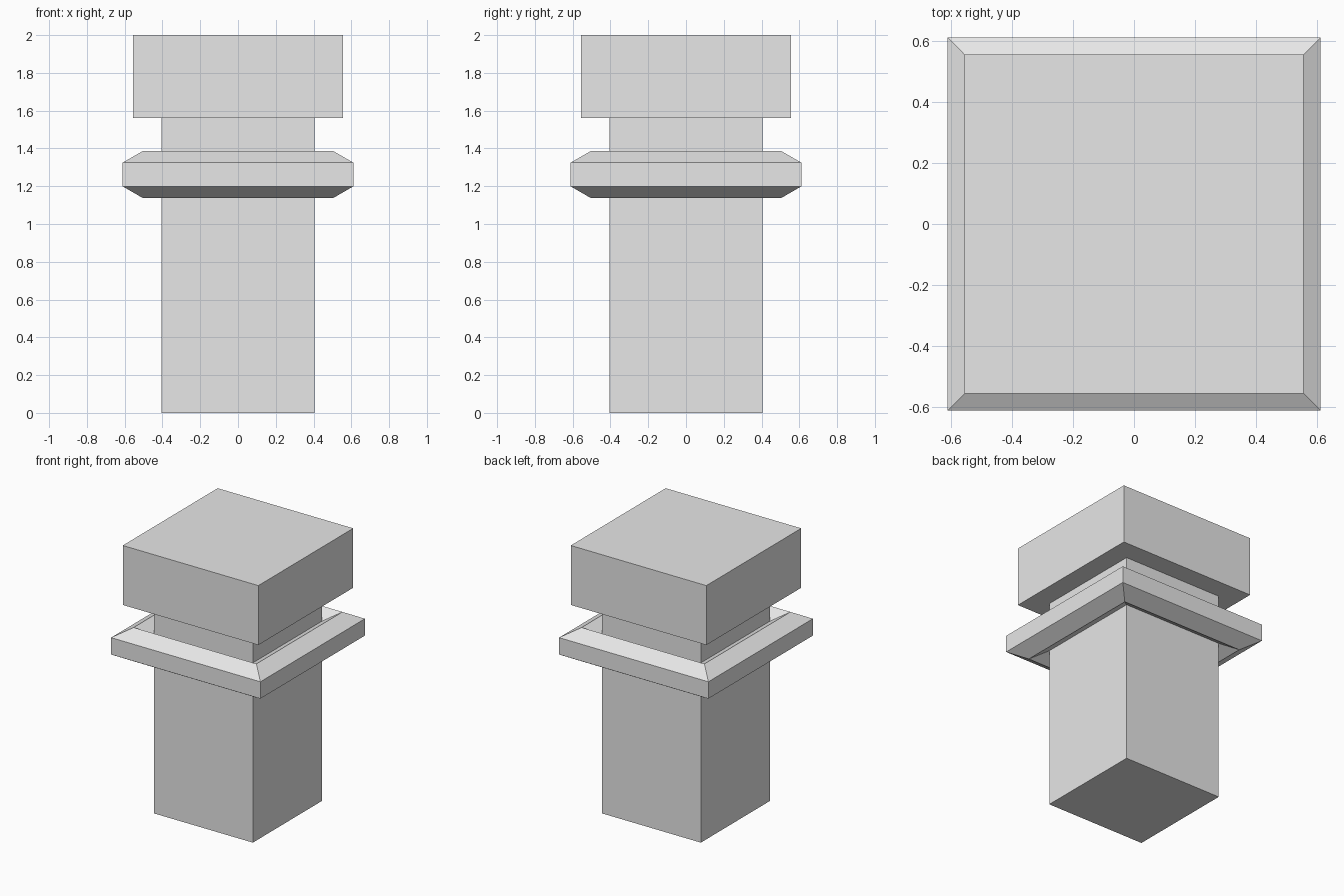
import bpy, bmesh, math

if "Cube" in bpy.data.objects:
    bpy.data.objects.remove(bpy.data.objects["Cube"])

grey = bpy.data.materials.new("light grey")
grey.diffuse_color = (0.8, 0.8, 0.8, 1)
grey.use_nodes = True
grey.node_tree.nodes["Principled BSDF"].inputs["Base Color"].default_value = grey.diffuse_color


def finish(name, bm):
    bmesh.ops.recalc_face_normals(bm, faces=bm.faces)
    mesh = bpy.data.meshes.new(name)
    bm.to_mesh(mesh)
    bm.free()
    mesh.materials.append(grey)
    bpy.context.collection.objects.link(bpy.data.objects.new(name, mesh))


def block(name, half, z0, z1):
    bm = bmesh.new()
    bmesh.ops.create_cube(bm, size=1)
    for v in bm.verts:
        v.co.x *= 2 * half
        v.co.y *= 2 * half
        v.co.z = z0 if v.co.z < 0 else z1
    finish(name, bm)


def square_ring(name, half, z, radius, sides):
    """Mitred square ring with a regular polygon section."""
    bm = bmesh.new()
    loops = []
    for sx, sy in ((1, 1), (-1, 1), (-1, -1), (1, -1)):
        loop = []
        for i in range(sides):
            a = 2 * math.pi * (i + 0.5) / sides
            r = half + radius * math.cos(a)
            loop.append(bm.verts.new((sx * r, sy * r, z + radius * math.sin(a))))
        loops.append(loop)
    for k in range(4):
        a, b = loops[k], loops[(k + 1) % 4]
        for i in range(sides):
            j = (i + 1) % sides
            bm.faces.new((a[i], a[j], b[j], b[i]))
    finish(name, bm)


# Square post, overhanging cap block and the six-sided collar
block("shaft", 0.405, 0, 1.57)
block("cap", 0.555, 1.56, 2.0)
square_ring("collar", 0.503, 1.262, 0.125, 6)
